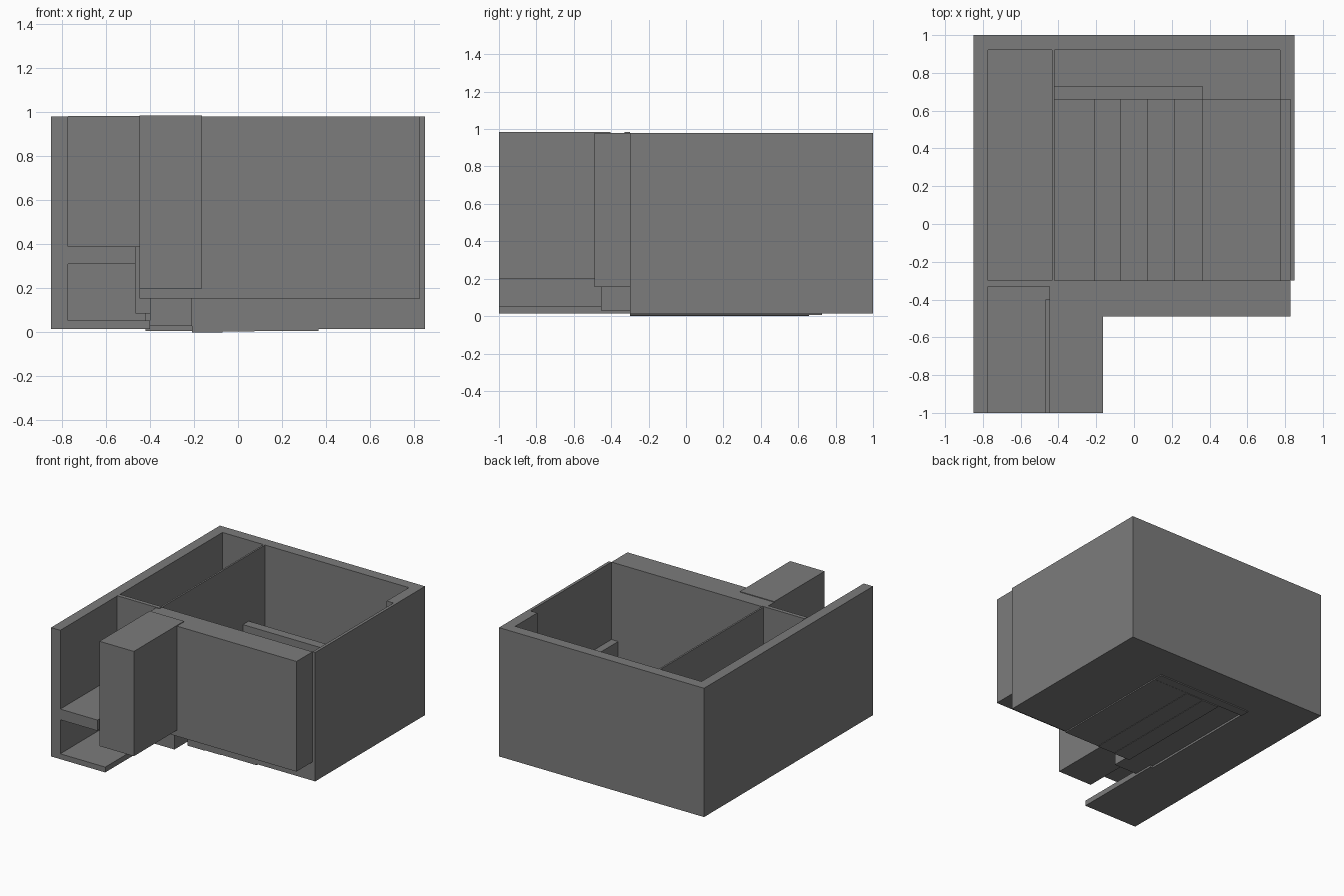
import bpy
import bmesh

if "Cube" in bpy.data.objects:
    bpy.data.objects.remove(bpy.data.objects["Cube"])

# Dark grey shared by every part
dark = bpy.data.materials.new("dark_grey")
dark.diffuse_color = (0.2, 0.2, 0.2, 1)
dark.use_nodes = True
dark.node_tree.nodes["Principled BSDF"].inputs["Base Color"].default_value = dark.diffuse_color


def box(name, x, y, z):
    """Axis-aligned box from (min, max) ranges."""
    bm = bmesh.new()
    bmesh.ops.create_cube(bm, size=1)
    for v in bm.verts:
        for i, (lo, hi) in enumerate((x, y, z)):
            v.co[i] = hi if v.co[i] > 0 else lo
    mesh = bpy.data.meshes.new(name)
    bm.to_mesh(mesh)
    bm.free()
    mesh.materials.append(dark)
    ob = bpy.data.objects.new(name, mesh)
    bpy.context.collection.objects.link(ob)
    return ob


BASE, TOP = 0.015, 0.98

# Outer walls
box("left_wall", (-0.85, -0.773), (-1, 1), (BASE, TOP))
box("back_wall", (-0.773, 0.85), (0.92, 1), (BASE, TOP))
box("right_wall_rear", (0.772, 0.85), (0.658, 0.92), (0.17, TOP))
box("right_wall_lower", (0.772, 0.85), (-0.3, 0.658), (0.155, 0.4))
box("right_wall_upper", (0.828, 0.85), (-0.3, 0.658), (0.4, TOP))
box("front_wall", (-0.448, 0.828), (-0.49, -0.3), (0.155, TOP))

# Inner partitions
box("partition", (-0.433, -0.42), (-0.3, 0.92), (BASE, TOP))
box("cross_wall", (-0.773, -0.42), (-0.33, -0.3), (0.055, 0.984))
box("corner_post", (-0.465, -0.4), (-0.4, -0.33), (0.085, 0.39))

# Floors
box("left_floor", (-0.773, -0.433), (-0.3, 0.92), (BASE, 0.055))
box("left_front_floor", (-0.773, -0.4), (-1, -0.3), (BASE, 0.055))
box("main_floor", (-0.205, 0.85), (-0.3, 0.658), (BASE, 0.155))
box("rear_floor", (-0.42, 0.85), (0.658, 0.92), (BASE, 0.17))

# Front left compartment and projecting block
box("shelf", (-0.773, -0.465), (-1, -0.33), (0.31, 0.39))
box("front_block", (-0.448, -0.163), (-1, -0.405), (0.2, 0.985))
box("under_block", (-0.4, -0.208), (-0.455, -0.3), (0.03, 0.2))

# Stairs with a side curb, falling toward the right
edges = [-0.42, -0.208, -0.07, 0.074, 0.217, 0.365]
bottoms = [0.03, 0.0, 0.003, 0.006, 0.006]
for i, bottom in enumerate(bottoms):
    box(f"stair_step_{i + 1}", (edges[i], edges[i + 1]), (-0.3, 0.658),
        (bottom, 0.40 - 0.05 * i))
box("stair_curb", (-0.42, 0.365), (0.658, 0.727), (0.007, 0.484))
